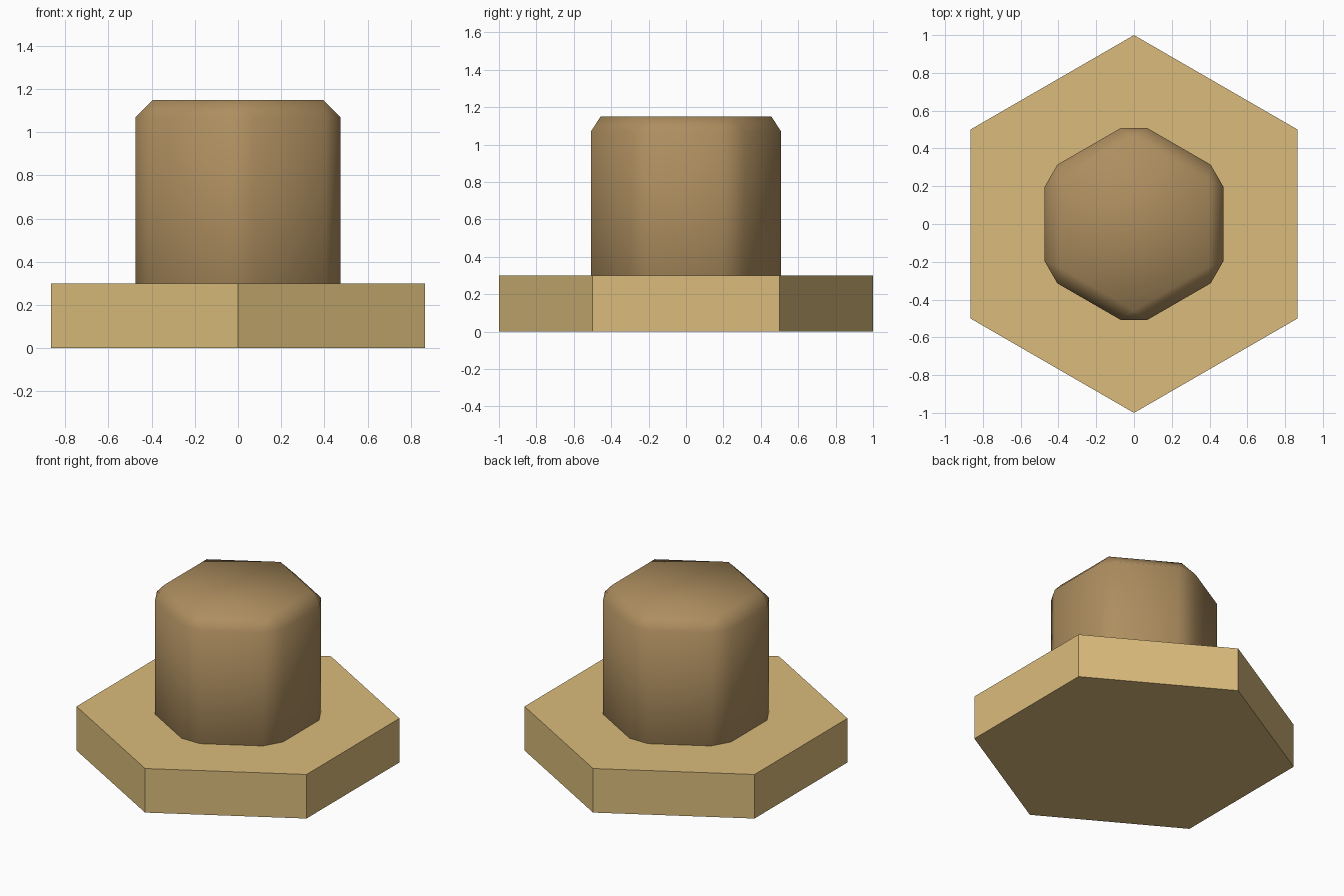
import bpy
import math

cube = bpy.data.objects.get("Cube")
if cube:
    bpy.data.objects.remove(cube, do_unlink=True)


def make_material(name, rgb):
    mat = bpy.data.materials.new(name)
    mat.use_nodes = True
    colour = (*rgb, 1.0)
    mat.diffuse_color = colour
    mat.node_tree.nodes["Principled BSDF"].inputs["Base Color"].default_value = colour
    return mat


def hex_prism(name, radius, bottom, top, mat):
    # Hexagon with corners pointing to the front and back
    bpy.ops.mesh.primitive_cylinder_add(
        vertices=6, radius=radius, depth=top - bottom,
        location=(0, 0, (top + bottom) / 2))
    obj = bpy.context.object
    obj.name = name
    obj.data.materials.append(mat)
    return obj


pale_brass = make_material("pale brass", (0.70, 0.50, 0.20))
brown_bronze = make_material("brown bronze", (0.42, 0.27, 0.115))

# Wide flat hexagonal base
base = hex_prism("base_plate", 1.0, 0.0, 0.3, pale_brass)

# Chamfered hexagonal post, its lower end sunk into the base
post = hex_prism("post", 0.475 / math.cos(math.pi / 6), 0.1, 1.15, brown_bronze)
bevel = post.modifiers.new("chamfer", "BEVEL")
bevel.width = 0.08
bevel.segments = 1
bevel.limit_method = "ANGLE"
bevel.angle_limit = math.radians(30)
bpy.ops.object.modifier_apply(modifier=bevel.name)
bpy.ops.object.shade_smooth()
